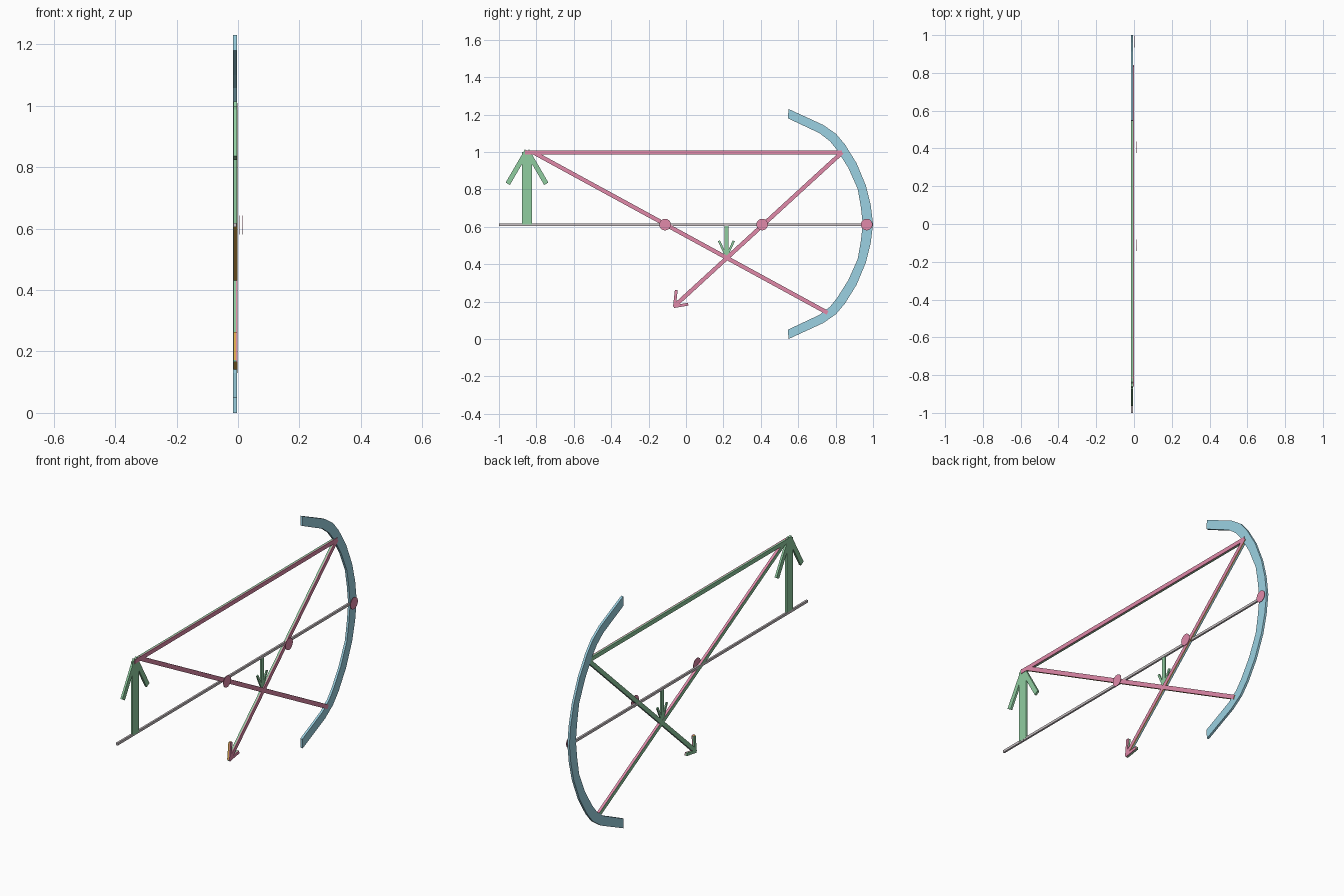
import bpy, bmesh, math
from mathutils import Vector

cube = bpy.data.objects.get("Cube")
if cube:
    bpy.data.objects.remove(cube, do_unlink=True)


def material(name, r, g, b):
    m = bpy.data.materials.new(name)
    m.use_nodes = True
    col = tuple((c / 255) ** 2.2 for c in (r, g, b)) + (1.0,)
    m.diffuse_color = col
    m.node_tree.nodes["Principled BSDF"].inputs["Base Color"].default_value = col
    return m


PINK = material("pink", 224, 137, 168)
GREEN = material("green", 143, 204, 159)
BLUE = material("light blue", 154, 208, 225)
GREY = material("grey", 200, 192, 195)
ORANGE = material("orange", 236, 180, 84)

BACK, FACE, RAY_FACE = -0.016, -0.004, -0.001
AXIS, MIRROR_MID = 0.612, 0.615


def finish(bm, name, mats):
    bmesh.ops.recalc_face_normals(bm, faces=bm.faces)
    me = bpy.data.meshes.new(name)
    bm.to_mesh(me)
    bm.free()
    for m in mats:
        me.materials.append(m)
    ob = bpy.data.objects.new(name, me)
    bpy.context.collection.objects.link(ob)
    return ob


def prism(bm, outline, x0, x1):
    """Flat outline in the y-z plane given thickness along x."""
    f = bm.faces.new([bm.verts.new((x0, y, z)) for y, z in outline])
    ext = bmesh.ops.extrude_face_region(bm, geom=[f])
    verts = [v for v in ext["geom"] if isinstance(v, bmesh.types.BMVert)]
    bmesh.ops.translate(bm, verts=verts, vec=(x1 - x0, 0, 0))


def bar_outline(a, b, width):
    a, b = Vector(a), Vector(b)
    d = (b - a).normalized()
    n = Vector((-d.y, d.x)) * width / 2
    return [a - n, b - n, b + n, a + n]


def ray(name, a, b, top=(PINK, GREEN), bottom=(PINK, GREEN), width=0.022):
    """Light ray: pink face, green back, edges split into front and back strips."""
    x0, x1 = BACK + 0.001, RAY_FACE
    split = x0 + (x1 - x0) * 0.62
    bm = bmesh.new()
    prism(bm, bar_outline(a, b, width), x0, x1)
    bmesh.ops.bisect_plane(bm, geom=bm.verts[:] + bm.edges[:] + bm.faces[:],
                           plane_co=(split, 0, 0), plane_no=(1, 0, 0))
    ob = finish(bm, name, [PINK, GREEN, *top, *bottom])
    for p in ob.data.polygons:
        p.material_index = 0 if p.center.x > split else 1
        if abs(p.normal.x) < 0.5:
            p.material_index += 2 if p.normal.z > 0 else 4


def arrow(name, base, tip, shaft, arm_y, arm_z, arm_width, x0, x1):
    """Upright arrow with a shaft and two swept arms."""
    y = base[0]
    bm = bmesh.new()
    s = math.copysign(1, tip - base[1])
    prism(bm, bar_outline(base, (y, tip - s * 0.02), shaft), x0, x1)
    for side in (-1, 1):
        prism(bm, bar_outline((y, tip - s * arm_width / 2),
                              (y + side * arm_y, tip - s * arm_z), arm_width),
              x0, x1)
    finish(bm, name, [GREEN])


# Curved mirror, its lower half reflected from the upper half
outer = [(1.0, 0), (0.987, 0.105), (0.962, 0.205), (0.912, 0.325),
         (0.85, 0.425), (0.802, 0.482), (0.735, 0.529), (0.548, 0.615)]
inner = [(0.945, 0), (0.935, 0.09), (0.918, 0.187), (0.868, 0.3),
         (0.808, 0.395), (0.77, 0.442), (0.715, 0.485), (0.545, 0.565)]
mirror_outline = [(y, MIRROR_MID + h) for y, h in outer]
mirror_outline += [(y, MIRROR_MID + h) for y, h in reversed(inner)]
mirror_outline += [(y, MIRROR_MID - h) for y, h in inner[1:]]
mirror_outline += [(y, MIRROR_MID - h) for y, h in reversed(outer[1:])]
bm = bmesh.new()
prism(bm, mirror_outline, BACK, FACE)
finish(bm, "curved_mirror", [BLUE])

# Axis rod
bm = bmesh.new()
prism(bm, bar_outline((-1, AXIS), (0.97, AXIS), 0.013), BACK + 0.001, FACE - 0.001)
finish(bm, "axis_rod", [GREY])

# Upright object arrow and small inverted image arrow
arrow("object_arrow", (-0.85, AXIS), 1.02, 0.052, 0.103, 0.19, 0.026,
      BACK + 0.001, FACE)
arrow("image_arrow", (0.216, AXIS), 0.435, 0.022, 0.04, 0.09, 0.012,
      BACK + 0.002, FACE - 0.003)

# Light rays
ray("level_ray", (-0.86, 0.997), (0.835, 0.997))
ray("falling_ray", (-0.82, 1.0), (0.757, 0.14), (PINK, PINK), (ORANGE, ORANGE))
ray("reflected_ray", (0.835, 0.998), (-0.06, 0.178), bottom=(ORANGE, BLUE))
ray("ray_tip_upper", (-0.062, 0.172), (-0.052, 0.262), top=(PINK, ORANGE), width=0.015)
ray("ray_tip_lower", (-0.066, 0.173), (0.012, 0.186), width=0.015)

# Marker discs on the axis
for name, y, x in (("centre_disc", -0.112, 0.014), ("focus_disc", 0.407, 0.014),
                   ("vertex_disc", 0.966, 0.004)):
    bm = bmesh.new()
    ring = [(y + 0.031 * math.cos(i * math.tau / 24),
             AXIS + 0.031 * math.sin(i * math.tau / 24)) for i in range(24)]
    prism(bm, ring, x - 0.001, x + 0.001)
    finish(bm, name, [PINK])
